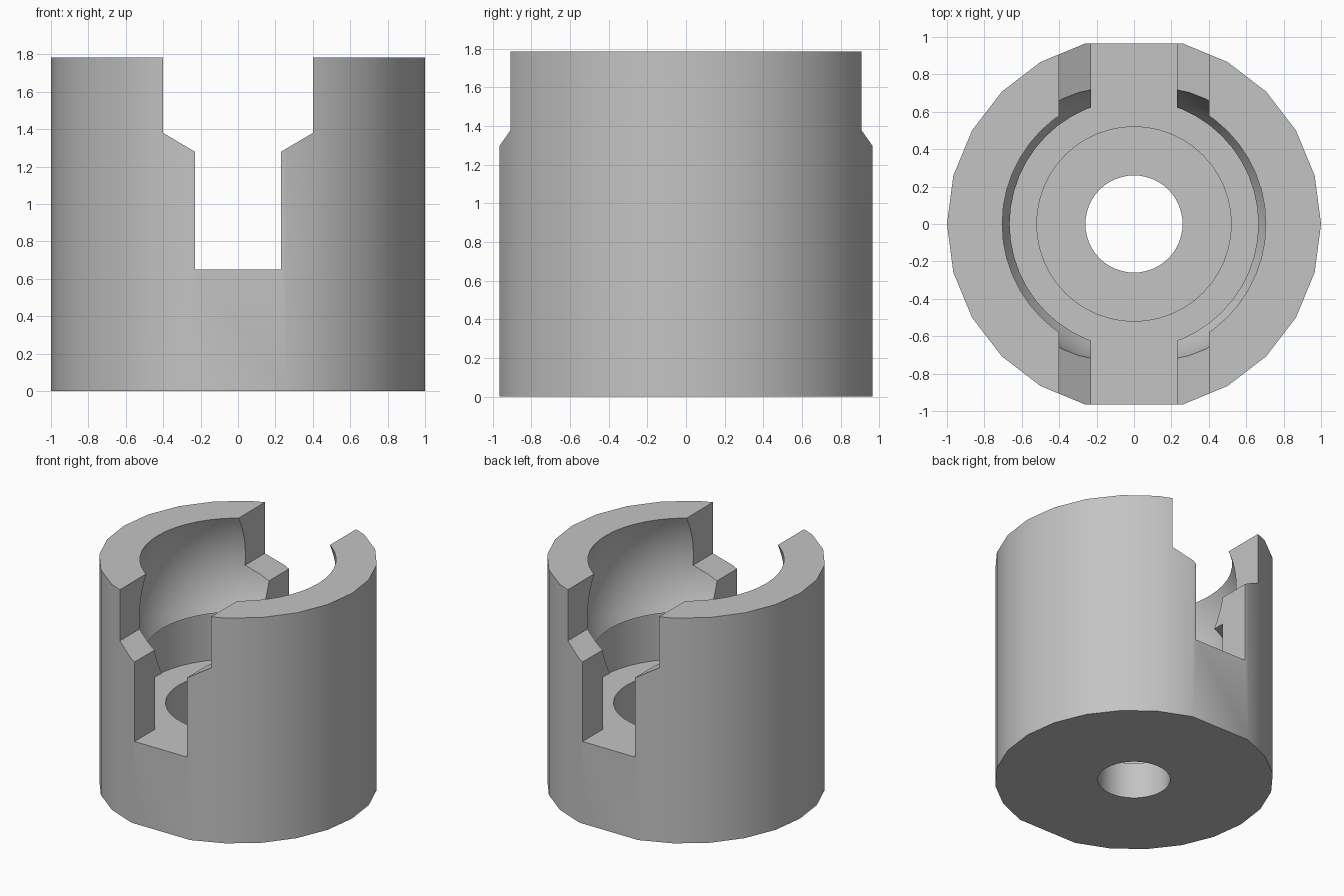
import bpy, bmesh, math
from mathutils import Matrix

if "Cube" in bpy.data.objects:
    bpy.data.objects.remove(bpy.data.objects["Cube"], do_unlink=True)

HEIGHT = 1.785

grey = bpy.data.materials.new("plain grey")
grey.use_nodes = True
grey.diffuse_color = (0.55, 0.55, 0.55, 1)
grey.node_tree.nodes["Principled BSDF"].inputs["Base Color"].default_value = (0.55, 0.55, 0.55, 1)


def finish(bm, name):
    bmesh.ops.remove_doubles(bm, verts=bm.verts, dist=1e-5)
    bmesh.ops.recalc_face_normals(bm, faces=bm.faces)
    mesh = bpy.data.meshes.new(name)
    bm.to_mesh(mesh)
    bm.free()
    mesh.materials.append(grey)
    obj = bpy.data.objects.new(name, mesh)
    bpy.context.collection.objects.link(obj)
    return obj


def extrude(points, direction, name):
    bm = bmesh.new()
    face = bm.faces.new([bm.verts.new(p) for p in points])
    result = bmesh.ops.extrude_face_region(bm, geom=[face], use_keep_orig=True)
    moved = [g for g in result["geom"] if isinstance(g, bmesh.types.BMVert)]
    bmesh.ops.translate(bm, verts=moved, vec=direction)
    return finish(bm, name)


def revolve(profile, steps, name):
    bm = bmesh.new()
    verts = [bm.verts.new((r, 0, z)) for r, z in profile]
    edges = [bm.edges.new(pair) for pair in zip(verts, verts[1:])]
    bmesh.ops.spin(bm, geom=verts + edges, axis=(0, 0, 1), cent=(0, 0, 0),
                   angle=math.tau, steps=steps, use_merge=True)
    return finish(bm, name)


# Outer barrel, with one wide flat at the front and one at the back
angles = [math.radians(a) for a in range(0, 360, 15) if a not in (90, 270)]
body = extrude([(math.cos(a), math.sin(a), 0) for a in angles], (0, 0, HEIGHT), "socket_body")

# Stepped bore, undercut chamber and ball socket
ball_z, ball_r = 1.46, 0.776
low, high = 1.06 - ball_z, HEIGHT - ball_z
ball = []
for i in range(15):
    z = low + (high - low) * i / 14
    ball.append((math.sqrt(ball_r ** 2 - z ** 2), ball_z + z))
profile = [(0, -0.1), (0.26, -0.1), (0.26, 0.285), (0.52, 0.285), (0.52, 0.65),
           (0.75, 0.65), (0.75, 1.06)] + ball + [(ball[-1][0], 2), (0, 2)]
bore = revolve(profile, 48, "bore_cutter")

# Cross slot, widened above sloping shoulders
half = [(0.23, 0.65), (0.23, 1.28), (0.4, 1.38), (0.4, 2)]
outline = half + [(-x, z) for x, z in reversed(half)]
slot = extrude([(x, -1.5, z) for x, z in outline], (0, 3, 0), "slot_cutter")

# Cut the body and bake the result
for cutter in (bore, slot):
    mod = body.modifiers.new(cutter.name, "BOOLEAN")
    mod.operation = "DIFFERENCE"
    mod.solver = "EXACT"
    mod.object = cutter
    cutter.hide_render = True

bpy.ops.object.select_all(action="DESELECT")
body.select_set(True)
bpy.context.view_layer.objects.active = body
for mod in list(body.modifiers):
    bpy.ops.object.modifier_apply(modifier=mod.name)
for cutter in (bore, slot):
    bpy.data.objects.remove(cutter, do_unlink=True)
bpy.ops.object.shade_smooth_by_angle(angle=math.radians(30))
